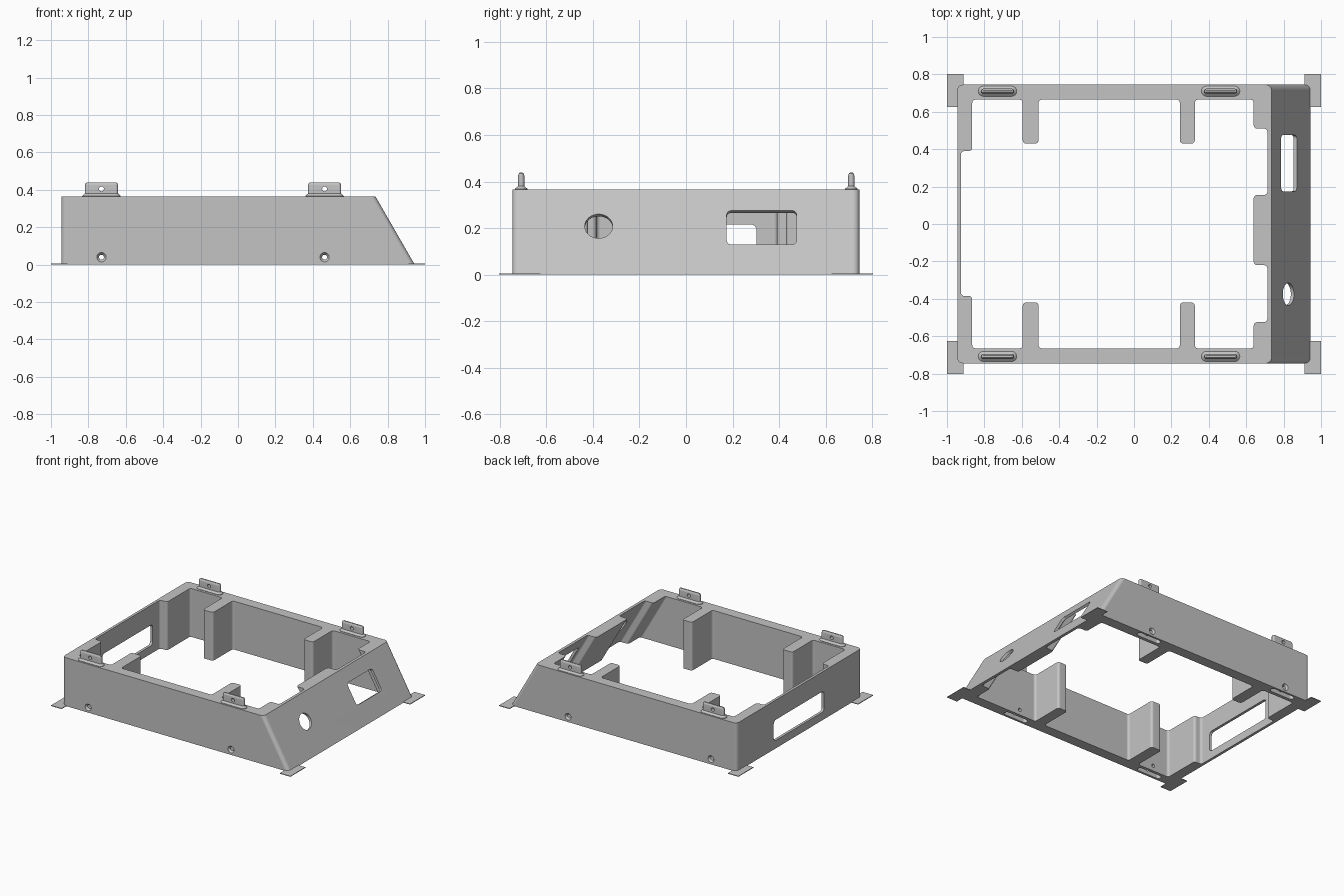
import bpy, bmesh
from math import sin, cos, pi, radians
from mathutils import Vector

if "Cube" in bpy.data.objects:
    bpy.data.objects.remove(bpy.data.objects["Cube"])

COLOUR = (0.55, 0.55, 0.55, 1)
grey = bpy.data.materials.new("plain grey")
grey.use_nodes = True
grey.diffuse_color = COLOUR
grey.node_tree.nodes["Principled BSDF"].inputs["Base Color"].default_value = COLOUR

TOP = 0.365
SLOPE = 0.575  # sideways run of the leaning wall per unit of height


def loft(name, rings):
    """Closed solid through rings of equal point count."""
    bm = bmesh.new()
    loops = [[bm.verts.new(p) for p in ring] for ring in rings]
    for low, high in zip(loops, loops[1:]):
        for i in range(len(low)):
            j = (i + 1) % len(low)
            bm.faces.new((low[i], low[j], high[j], high[i]))
    bm.faces.new(loops[0])
    bm.faces.new(loops[-1])
    bmesh.ops.recalc_face_normals(bm, faces=bm.faces)
    mesh = bpy.data.meshes.new(name)
    bm.to_mesh(mesh)
    bm.free()
    ob = bpy.data.objects.new(name, mesh)
    bpy.context.collection.objects.link(ob)
    mesh.materials.append(grey)
    return ob


def rounded(points, r, steps=5):
    """Fillet every square corner of a 2D outline."""
    pts = [Vector(p) for p in points]
    out = []
    for i, p in enumerate(pts):
        a = (pts[i - 1] - p).normalized()
        b = (pts[(i + 1) % len(pts)] - p).normalized()
        centre = p + r * (a + b)
        for k in range(steps + 1):
            t = k / steps * pi / 2
            out.append(centre - r * (b * cos(t) + a * sin(t)))
    return out


def rectangle(x0, x1, y0, y1):
    return [(x0, y0), (x1, y0), (x1, y1), (x0, y1)]


def leaning(name, outline, z0, z1):
    """Upright prism whose right-hand points follow the leaning wall."""
    return loft(name, [[(p.x + (SLOPE * (TOP - z) if p.x > 0.6 else 0), p.y, z)
                        for p in outline] for z in (z0, z1)])


def through(name, outline, origin, u, v, depth):
    """Prism of a 2D outline laid on a wall plane, passing through it."""
    u, v = Vector(u), Vector(v).normalized()
    n = u.cross(v)
    return loft(name, [[Vector(origin) + u * p[0] + v * p[1] + n * d for p in outline]
                       for d in (-depth, depth)])


def stadium(x, y, z, half, r, steps=8):
    """Round-ended slot ring in plan."""
    ring = []
    for side in (1, -1):
        for k in range(steps + 1):
            t = -pi / 2 + pi * k / steps
            ring.append((x + side * (half - r + r * cos(t)), y + side * r * sin(t), z))
    return ring


def circle(r, steps=32):
    return [(r * cos(2 * pi * k / steps), r * sin(2 * pi * k / steps)) for k in range(steps)]


def bore(name, x, z, sections):
    """Round cutter along y, given as (y, radius) sections."""
    return loft(name, [[(x + a, y, z + b) for a, b in circle(r)] for y, r in sections])


def cut(target, cutter):
    mod = target.modifiers.new("cut", 'BOOLEAN')
    mod.operation = 'DIFFERENCE'
    mod.solver = 'EXACT'
    mod.object = cutter
    bpy.context.view_layer.objects.active = target
    bpy.ops.object.modifier_apply(modifier=mod.name)
    bpy.data.objects.remove(cutter)


def smooth(ob):
    bpy.ops.object.select_all(action='DESELECT')
    ob.select_set(True)
    bpy.context.view_layer.objects.active = ob
    bpy.ops.object.shade_smooth_by_angle(angle=radians(28))
    mod = ob.modifiers.new("even shading", 'WEIGHTED_NORMAL')
    mod.keep_sharp = True


# Outer body with one leaning end
frame = leaning("frame", rounded(rectangle(-0.945, 0.735, -0.745, 0.745), 0.03), 0, TOP)

# Inner opening, leaving ribs and thick corner blocks
RIBS = ((-0.595, -0.51), (0.245, 0.325))


def long_side(wall, tip):
    return [p for a, b in RIBS for p in ((a, wall), (a, tip), (b, tip), (b, wall))]


opening = [(-0.865, -0.665)] + long_side(-0.665, -0.42) + [
    (0.64, -0.665), (0.64, -0.525), (0.713, -0.525), (0.713, -0.22), (0.64, -0.22),
    (0.64, 0.155), (0.713, 0.155), (0.713, 0.51), (0.64, 0.51), (0.64, 0.665),
] + long_side(0.665, 0.43)[::-1] + [
    (-0.865, 0.665), (-0.865, 0.39), (-0.925, 0.39), (-0.925, -0.385), (-0.865, -0.385)]
cut(frame, leaning("opening_cutter", rounded(opening, 0.018), -0.05, 0.42))

# Ports: wide window at the left end, window and round hole in the leaning end
ALONG_Y, UP, LEAN = (0, 1, 0), (0, 0, 1), (-SLOPE, 0, 1)
cut(frame, through("wide_window_cutter", rounded(rectangle(-0.3, 0.3, -0.078, 0.078), 0.025),
                   (-0.945, 0.003, 0.138), ALONG_Y, UP, 0.06))
cut(frame, through("window_cutter", rounded(rectangle(-0.15, 0.15, -0.084, 0.084), 0.02),
                   (0.829, 0.325, 0.2025), ALONG_Y, LEAN, 0.06))
cut(frame, through("round_hole_cutter", circle(0.06),
                   (0.825, -0.375, 0.208), ALONG_Y, LEAN, 0.12))

# Mounting points: tabs on top, matching slots below, countersunk screw holes
for end, x in (("right", -0.73), ("left", 0.463)):
    for side, y in (("front", -0.708), ("back", 0.71)):
        cut(frame, loft("slot_cutter", [stadium(x, y, z, 0.1, 0.02) for z in (-0.02, 0.08)]))
        layers = ((TOP - 0.005, 0.103, 0.0275), (TOP + 0.003, 0.103, 0.0275),
                  (0.38, 0.089, 0.0135), (0.425, 0.089, 0.0135),
                  (0.435, 0.085, 0.0095), (0.439, 0.079, 0.005))
        tab = loft(f"{side}_{end}_tab", [stadium(x, y, *layer) for layer in layers])
        cut(tab, bore("tab_hole_cutter", x, 0.405, ((y - 0.1, 0.013), (y + 0.1, 0.013))))
        smooth(tab)
    cut(frame, bore("screw_cutter", x, 0.04, (
        (-0.9, 0.025), (-0.745, 0.025), (-0.73, 0.013),
        (0.73, 0.013), (0.745, 0.025), (0.9, 0.025))))
smooth(frame)

# Thin corner feet
for end, x0, x1 in (("right", -1, -0.912), ("left", 0.912, 1)):
    for side, y0, y1 in (("front", -0.803, -0.625), ("back", 0.625, 0.803)):
        loft(f"{side}_{end}_foot", [[(x, y, z) for x, y in rectangle(x0, x1, y0, y1)]
                                    for z in (0, 0.005)])
